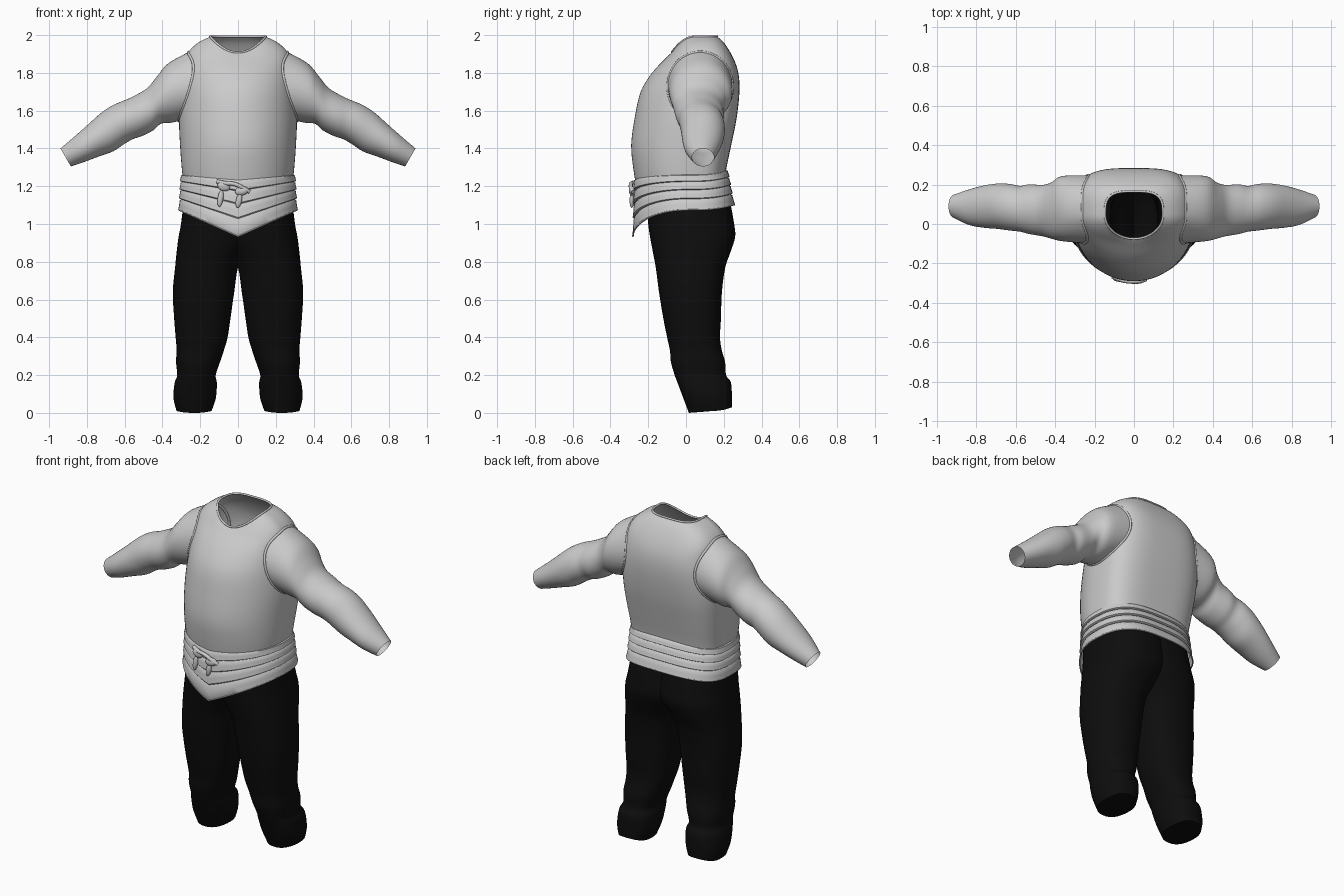
import bpy, bmesh
from math import sin, cos, pi, radians
from mathutils import Vector
from mathutils.bvhtree import BVHTree

if "Cube" in bpy.data.objects:
    bpy.data.objects.remove(bpy.data.objects["Cube"])


def material(name, color):
    m = bpy.data.materials.new(name)
    m.use_nodes = True
    m.diffuse_color = color
    m.node_tree.nodes["Principled BSDF"].inputs["Base Color"].default_value = color
    return m


GREY = material("light grey cloth", (0.6, 0.6, 0.6, 1))
BLACK = material("black cloth", (0.004, 0.004, 0.004, 1))
SEG = 64
ANGLES = [2 * pi * i / SEG for i in range(SEG)]


def power(v, e):
    return abs(v) ** e * (1 if v >= 0 else -1)


def ring(xc, hx, ys, front, back, zs, e_front=1.0, e_back=1.0, pointed=False):
    """Closed section through a front (y, z), a back (y, z) and two sides."""
    pts = []
    for a in ANGLES:
        c, s = cos(a), sin(a)
        (y, z), e = (back, e_back) if s > 0 else (front, e_front)
        w = 1 - abs(c) if pointed and s <= 0 else s * s
        pts.append(Vector((xc + hx * power(c, e),
                           ys + (y - ys) * abs(s) ** e,
                           zs + (z - zs) * w)))
    return pts


def smooth_rings(rings, steps=4):
    """Insert rings along a smooth path through the given ones."""
    out = []
    for i in range(len(rings) - 1):
        quad = [rings[max(i - 1, 0)], rings[i], rings[i + 1],
                rings[min(i + 2, len(rings) - 1)]]
        for k in range(steps):
            t = k / steps
            out.append([(b * 2 + (c - a) * t + (a * 2 - b * 5 + c * 4 - d) * t * t
                         + (b * 3 - a - c * 3 + d) * t ** 3) / 2
                        for a, b, c, d in zip(*quad)])
    return out + [rings[-1]]


def finish(obj, mat, angle=45):
    obj.data.materials.append(mat)
    bpy.ops.object.select_all(action='DESELECT')
    obj.select_set(True)
    bpy.context.view_layer.objects.active = obj
    if obj.type == 'MESH':
        bpy.ops.object.shade_smooth_by_angle(angle=radians(angle))


def loft(name, rings, mat, cap=False, mirror=False):
    bm = bmesh.new()
    rows = [[bm.verts.new(p) for p in r] for r in rings]
    for lo, hi in zip(rows, rows[1:]):
        for i in range(SEG):
            j = (i + 1) % SEG
            bm.faces.new((lo[i], lo[j], hi[j], hi[i]))
    if cap:
        bm.faces.new(rows[-1])
    bmesh.ops.recalc_face_normals(bm, faces=bm.faces)
    mesh = bpy.data.meshes.new(name)
    bm.to_mesh(mesh)
    bm.free()
    obj = bpy.data.objects.new(name, mesh)
    bpy.context.collection.objects.link(obj)
    finish(obj, mat)
    if mirror:
        obj.modifiers.new("Mirror", 'MIRROR').use_mirror_merge = False
    return obj


def tube(name, pts, radius, closed=False, mirror=False):
    cu = bpy.data.curves.new(name, 'CURVE')
    cu.dimensions = '3D'
    cu.bevel_depth = radius
    cu.bevel_resolution = 3
    cu.use_fill_caps = True
    sp = cu.splines.new('POLY' if closed else 'NURBS')
    sp.points.add(len(pts) - 1)
    for p, co in zip(sp.points, pts):
        p.co = (*co, 1)
    sp.use_cyclic_u = closed
    if not closed:
        sp.order_u = 3
        sp.use_endpoint_u = True
    obj = bpy.data.objects.new(name, cu)
    bpy.context.collection.objects.link(obj)
    finish(obj, GREY)
    if mirror:
        obj.modifiers.new("Mirror", 'MIRROR').use_mirror_merge = False


# Vest body: half width, side y, front (y, z), back (y, z), side z
body = [
    (.288, 0, (-.26, 1.18), (.20, 1.2), 1.2),
    (.298, 0, (-.28, 1.3), (.215, 1.3), 1.3),
    (.307, .02, (-.29, 1.42), (.24, 1.42), 1.42),
    (.312, .04, (-.272, 1.56), (.268, 1.56), 1.56),
    (.302, .05, (-.24, 1.7), (.283, 1.7), 1.7),
    (.287, .05, (-.18, 1.8), (.277, 1.8), 1.81),
    (.268, .05, (-.11, 1.875), (.25, 1.88), 1.9),
    (.215, .05, (-.09, 1.895), (.205, 1.955), 1.957),
    (.147, .045, (-.075, 1.908), (.165, 1.993), 1.992),
]
body_rings = [ring(0, h, ys, f, b, z, 1, .6) for h, ys, f, b, z in body]
vest = loft("vest_body", smooth_rings(body_rings), GREY)
tube("neckline_piping", body_rings[-1], .006, closed=True)

# Armhole seam projected onto the vest
tree = BVHTree.FromPolygons([v.co for v in vest.data.vertices],
                            [p.vertices[:] for p in vest.data.polygons])
armhole = []
for a in ANGLES:
    y, z = .075 + .172 * cos(a), 1.728 + .183 * sin(a)
    hit = tree.ray_cast(Vector((1, y, z)), Vector((-1, 0, 0)))[0]
    armhole.append(hit or Vector((.26, y, z)))
tube("armhole_piping", armhole, .007, closed=True, mirror=True)

# Sleeves: top (x, z), bottom (x, z), centre y, half depth
sleeve = [
    ((.37, 1.85), (.36, 1.535), .078, .165),
    ((.43, 1.78), (.41, 1.53), .068, .142),
    ((.48, 1.72), (.45, 1.495), .068, .13),
    ((.55, 1.678), (.51, 1.465), .075, .126),
    ((.60, 1.655), (.555, 1.45), .077, .116),
    ((.66, 1.63), (.60, 1.425), .085, .118),
    ((.72, 1.592), (.66, 1.385), .09, .115),
    ((.79, 1.53), (.73, 1.36), .088, .107),
    ((.86, 1.468), (.81, 1.33), .085, .09),
    ((.94, 1.40), (.885, 1.305), .09, .058),
]
sleeve_rings = [armhole]
for (xt, zt), (xb, zb), yc, ry in sleeve:
    sleeve_rings.append([Vector(((xt + xb) / 2 + (xt - xb) / 2 * sin(a), yc + ry * cos(a),
                                 (zt + zb) / 2 + (zt - zb) / 2 * sin(a))) for a in ANGLES])
loft("sleeves", smooth_rings(sleeve_rings), GREY, mirror=True)

# Trouser legs: z, inner x, outer x, front y, back y
leg = [
    (1.14, -.12, .285, -.21, .23),
    (1.0, -.12, .302, -.20, .255),
    (.93, -.10, .315, -.19, .26),
    (.85, -.04, .325, -.175, .235),
    (.77, .0, .333, -.16, .208),
    (.64, .02, .345, -.143, .19),
    (.5, .04, .338, -.12, .185),
    (.4, .055, .33, -.1, .18),
    (.33, .075, .325, -.085, .19),
    (.27, .095, .328, -.08, .207),
    (.2, .118, .322, -.06, .212),
    (.16, .112, .335, -.045, .238),
    (.08, .117, .342, -.015, .243),
    (.01, .14, .325, .015, .243),
]
leg_rings = []
for z, xi, xo, yf, yb in leg:
    tilt = .02 if z < .05 else 0
    leg_rings.append(ring((xi + xo) / 2, (xo - xi) / 2, (yf + yb) / 2,
                          (yf, z - tilt / 2), (yb, z + tilt), z, .85, .85))
loft("trouser_legs", smooth_rings(leg_rings), BLACK, cap=True, mirror=True)


# Layered sash, dipping to a point at the front
def sash_ring(f, out):
    return ring(0, .294 + .01 * f + out, .01,
                (-.267 - .005 * f - out, 1.235 - .305 * f),
                (.213 + .035 * f + out, 1.285 - .185 * f),
                1.262 - .19 * f, 1, .7, pointed=True)


bounds = [0, .2, .43, .68, 1]
sash_rings = []
for f0, f1 in zip(bounds, bounds[1:]):
    for t, out in ((0, 0), (.12, .007), (.5, .009), (.9, .012), (1, .006)):
        sash_rings.append(sash_ring(f0 + (f1 - f0) * t, out))
loft("sash", sash_rings, GREY)
tube("sash_hem", sash_ring(.985, .009), .004, closed=True)


# Knot with two lobes, a crossing strap and hanging ends
def blob(name, loc, scale, tilt):
    bpy.ops.mesh.primitive_uv_sphere_add(segments=20, ring_count=12, radius=1,
                                         location=loc, rotation=(0, tilt, 0))
    obj = bpy.context.object
    obj.name = name
    obj.scale = scale
    finish(obj, GREY)


blob("knot_right", (-.075, -.275, 1.2), (.034, .018, .026), .3)
blob("knot_left", (.02, -.285, 1.175), (.036, .018, .024), -.2)
blob("knot_end_right", (-.093, -.274, 1.135), (.015, .012, .045), .15)
blob("knot_end_left", (.005, -.287, 1.125), (.016, .012, .04), .2)
tube("knot_strap", [(-.11, -.265, 1.225), (-.07, -.285, 1.215), (-.02, -.292, 1.215),
                    (.03, -.293, 1.19), (.06, -.28, 1.17)], .011)
